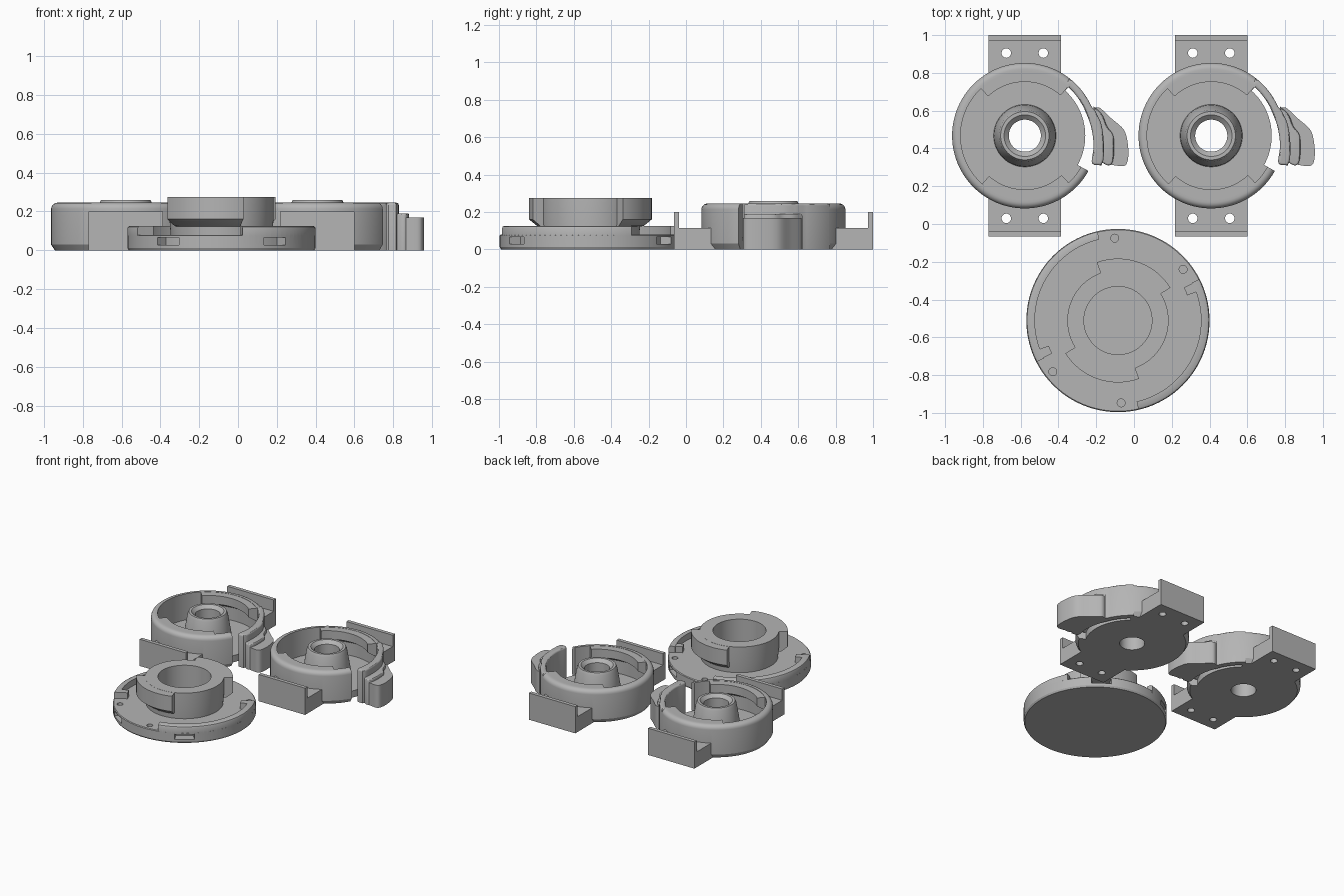
import bpy, bmesh, math
from mathutils import Vector

if "Cube" in bpy.data.objects:
    bpy.data.objects.remove(bpy.data.objects["Cube"])

grey = bpy.data.materials.new("grey_plastic")
grey.diffuse_color = (0.46, 0.46, 0.46, 1)
grey.use_nodes = True
grey.node_tree.nodes["Principled BSDF"].inputs["Base Color"].default_value = grey.diffuse_color


def finish(name, bm, at):
    bmesh.ops.remove_doubles(bm, verts=bm.verts, dist=1e-5)
    bmesh.ops.recalc_face_normals(bm, faces=bm.faces)
    me = bpy.data.meshes.new(name)
    bm.to_mesh(me)
    bm.free()
    me.materials.append(grey)
    ob = bpy.data.objects.new(name, me)
    ob.location = (at[0], at[1], 0)
    bpy.context.collection.objects.link(ob)
    return ob


def lathe(name, profile, at, a0=0, a1=360):
    """Spin a closed (radius, z) profile through an angle range."""
    bm = bmesh.new()
    full = a1 - a0 >= 360
    n = max(2, round((a1 - a0) / 3.75))
    rings = []
    for i in range(n if full else n + 1):
        a = math.radians(a0 + (a1 - a0) * i / n)
        rings.append([bm.verts.new((r * math.cos(a), r * math.sin(a), z)) for r, z in profile])
    k = len(profile)
    for i in range(n):
        p, q = rings[i], rings[(i + 1) % len(rings)]
        for j in range(k):
            if profile[j][0] or profile[(j + 1) % k][0]:
                bm.faces.new((p[j], q[j], q[(j + 1) % k], p[(j + 1) % k]))
    if not full:
        bm.faces.new(rings[0])
        bm.faces.new(rings[-1])
    return finish(name, bm, at)


def prism(name, pts, z0, z1, at, bevel=0):
    """Extrude a plan outline, optionally rounding its top edge."""
    bm = bmesh.new()
    f = bm.faces.new([bm.verts.new((x, y, z0)) for x, y in pts])
    new = bmesh.ops.extrude_face_region(bm, geom=[f])["geom"]
    bmesh.ops.translate(bm, vec=(0, 0, z1 - z0), verts=[v for v in new if isinstance(v, bmesh.types.BMVert)])
    if bevel:
        top = [e for e in bm.edges if all(v.co.z > z1 - 1e-4 for v in e.verts)]
        bmesh.ops.bevel(bm, geom=top, offset=bevel, segments=3, profile=0.5, affect='EDGES')
    return finish(name, bm, at)


def combine(ob, others, op):
    for o in others:
        m = ob.modifiers.new("b", 'BOOLEAN')
        m.operation, m.solver, m.object = op, 'EXACT', o
        bpy.context.view_layer.update()
        me = bpy.data.meshes.new_from_object(ob.evaluated_get(bpy.context.evaluated_depsgraph_get()))
        ob.modifiers.clear()
        ob.data = me
        bpy.data.objects.remove(o)


def smooth(ob):
    bpy.ops.object.select_all(action='DESELECT')
    ob.select_set(True)
    bpy.context.view_layer.objects.active = ob
    bpy.ops.object.shade_smooth_by_angle(angle=math.radians(30))


def arc(r, a0, a1, n):
    return [(r * math.cos(math.radians(a0 + (a1 - a0) * i / n)),
             r * math.sin(math.radians(a0 + (a1 - a0) * i / n))) for i in range(n + 1)]


def curve(pts, n=5):
    """Smooth curve through a few plan points."""
    p = [Vector(q) for q in pts]
    p = [2 * p[0] - p[1]] + p + [2 * p[-1] - p[-2]]
    out = []
    for i in range(1, len(p) - 2):
        a, b, c, d = p[i - 1:i + 3]
        for s in range(n):
            t = s / n
            out.append(tuple(0.5 * (2 * b + (c - a) * t + (2 * a - 5 * b + 4 * c - d) * t * t
                                    + (3 * b - a - 3 * c + d) * t ** 3)))
    return out + [tuple(p[-2])]


FLOOR = 0.05
for side, cx in (("left", -0.578), ("right", 0.409)):
    at = (cx, 0.4675)
    # cup with open gap on its right side
    cup = lathe(side + "_cup", [(0.085, 0), (0.32, 0), (0.32, FLOOR), (0.165, FLOOR), (0.162, 0.09),
                                (0.137, 0.24), (0.128, 0.258), (0.11, 0.258), (0.085, 0.235)], at)
    wall = [(0.30, 0), (0.365, 0), (0.385, 0.03)]
    wall += [(0.353 + 0.032 * math.cos(t), 0.213 + 0.032 * math.sin(t))
             for t in (i * math.pi / 10 for i in range(6))]
    wall += [(0.34, 0.245), (0.34, FLOOR), (0.30, FLOOR)]
    parts = [lathe("wall", wall, at, 48, 331)]
    # locking lips with sloped undersides
    for a in (47, 227):
        parts.append(lathe("lip", [(0.35, 0.14), (0.285, 0.18), (0.285, 0.243), (0.35, 0.243)], at, a + 1.5, a + 86))
    # mounting ears with upright end walls and screw holes
    for s in (1, -1):
        edge = [(x, y * s) for x, y in arc(0.352, 57, 123, 16)]
        ear = prism("ear", [(0.192, 0.53 * s)] + [(0.192, edge[0][1])] + edge + [(-0.192, edge[-1][1]), (-0.192, 0.53 * s)],
                    0, 0.115, at)
        end = prism("end", [(x, y * s) for x, y in ((-0.192, 0.505), (0.192, 0.505), (0.192, 0.5325), (-0.192, 0.5325))],
                    0, 0.2, at)
        combine(ear, [end], 'UNION')
        holes = [prism("hole", [(h + x, 0.4375 * s + y) for x, y in arc(0.025, 0, 345, 23)], -0.05, 0.3, at)
                 for h in (-0.098, 0.098)]
        combine(ear, holes, 'DIFFERENCE')
        parts.append(ear)
    combine(cup, parts, 'UNION')
    # springy latch arm
    outer = arc(0.385, 52, 24, 8) + curve([(0.374, 0.13), (0.405, 0.06), (0.418, -0.03), (0.417, -0.12), (0.405, -0.157)])
    inner = curve([(0.367, -0.155), (0.354, -0.135), (0.364, -0.05), (0.35, 0.05), (0.312, 0.15)]) + arc(0.345, 30, 52, 6)
    arm = prism(side + "_latch_arm", outer + inner, 0, 0.245, at, 0.012)
    # stepped thumb lever on the arm
    ridge = prism(side + "_lever_ridge", curve([(0.365, 0.155), (0.41, 0.11), (0.435, 0.05), (0.468, 0.0), (0.472, -0.09),
                  (0.462, -0.145), (0.44, -0.157), (0.405, -0.14)]) + curve([(0.41, -0.03), (0.395, 0.05), (0.362, 0.13)]),
                  0, 0.19, at, 0.01)
    lever = prism(side + "_lever_pad", curve([(0.37, 0.15), (0.40, 0.145), (0.46, 0.09), (0.525, 0.03), (0.546, -0.05),
                  (0.546, -0.125), (0.525, -0.16), (0.46, -0.155)]) + [(0.435, -0.14), (0.44, 0.02), (0.40, 0.1)], 0, 0.168, at)
    for o in (cup, arm, ridge, lever):
        smooth(o)

# round bayonet base
at = (-0.085, -0.511)
base = lathe("bayonet_base", [(0, 0), (0.478, 0), (0.485, 0.012), (0.485, 0.075), (0.48, 0.08), (0.262, 0.08),
                              (0.268, 0.16), (0.268, 0.275), (0.18, 0.275), (0.18, 0.05), (0, 0.05)], at)
parts = []
# locking tabs with sloped undersides
for a in (32, 212):
    parts.append(lathe("tab", [(0.23, 0.115), (0.285, 0.125), (0.328, 0.16), (0.328, 0.274), (0.23, 0.274)], at, a, a + 78))
# raised rim arcs, each ending in a stop tooth
rim = [(0.44, 0.06), (0.4848, 0.06), (0.4848, 0.113), (0.481, 0.121), (0.472, 0.126), (0.44, 0.126)]
for a in (103, 283):
    parts.append(lathe("rim", rim, at, a, a + 104))
    parts.append(lathe("tooth", [(0.39, 0.06), (0.46, 0.06), (0.46, 0.125), (0.39, 0.125)], at, a + 97, a + 103.5))
combine(base, parts, 'UNION')
# pin holes and side slots
cuts = []
for x, y in ((-0.017, 0.436), (0.345, 0.271)):
    for s in (1, -1):
        cuts.append(prism("pin", [(x * s + u, y * s + v) for u, v in arc(0.021, 0, 345, 23)], 0.04, 0.2, at))
for a in (55, 125, 235, 305):
    cuts.append(lathe("slot", [(0.42, 0.028), (0.52, 0.028), (0.52, 0.066), (0.42, 0.066)], at, a - 8, a + 8))
combine(base, cuts, 'DIFFERENCE')
smooth(base)
